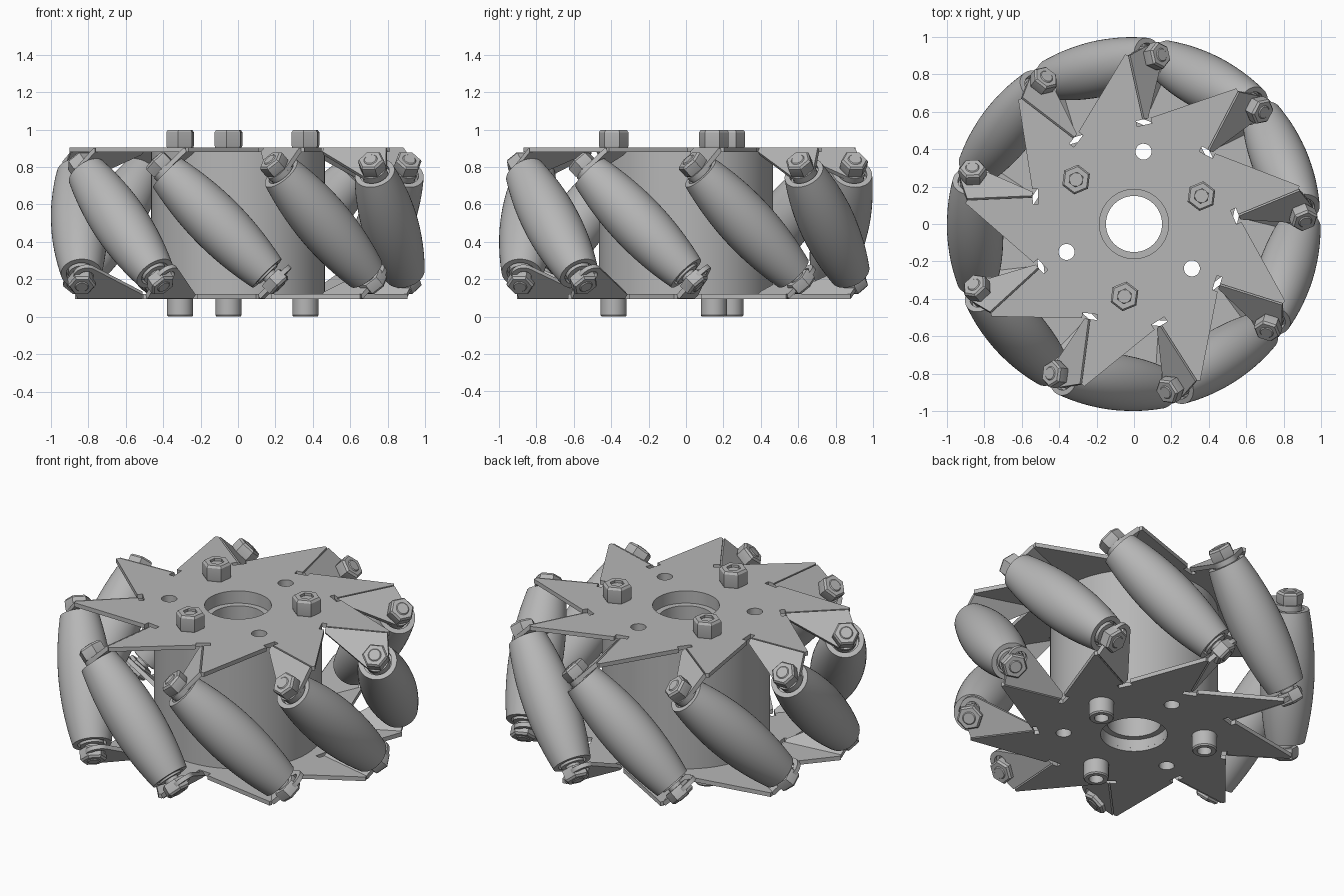
import bpy, bmesh
from math import sin, cos, pi, radians
from mathutils import Matrix, Vector

if "Cube" in bpy.data.objects:
    bpy.data.objects.remove(bpy.data.objects["Cube"], do_unlink=True)

grey = bpy.data.materials.new("plain_grey")
grey.use_nodes = True
GREY = (0.47, 0.47, 0.47, 1)
grey.diffuse_color = GREY
grey.node_tree.nodes["Principled BSDF"].inputs["Base Color"].default_value = GREY

COUNT = 9                  # rollers
STEP = 2 * pi / COUNT
START = radians(22.5)      # direction of the first roller
AXLE_R = 0.85              # distance of roller axles from the wheel axis
HUB_BOLT_R = 0.39
TWIST = radians(4)         # bottom plate is turned slightly
parts = []


def turn(angle, axis='Z'):
    return Matrix.Rotation(angle, 4, axis)


def move(x, y, z):
    return Matrix.Translation((x, y, z))


def place(name, mesh, matrix):
    obj = bpy.data.objects.new(name, mesh)
    obj.matrix_world = matrix
    bpy.context.collection.objects.link(obj)
    parts.append(obj)
    return obj


def finish(bm, name):
    bmesh.ops.remove_doubles(bm, verts=bm.verts, dist=0.0002)
    bmesh.ops.recalc_face_normals(bm, faces=bm.faces)
    mesh = bpy.data.meshes.new(name)
    bm.to_mesh(mesh)
    bm.free()
    mesh.materials.append(grey)
    return mesh


def lathe(name, profile, steps=40):
    """Closed (radius, height) profile turned about z."""
    bm = bmesh.new()
    verts = [bm.verts.new((r, 0, z)) for r, z in profile]
    edges = [bm.edges.new((verts[i - 1], verts[i])) for i in range(len(verts))]
    bmesh.ops.spin(bm, geom=verts + edges, cent=(0, 0, 0), axis=(0, 0, 1),
                   angle=2 * pi, steps=steps)
    return finish(bm, name)


def tube(name, inner, outer, low, high, steps=40):
    return lathe(name, [(inner, low), (outer, low), (outer, high), (inner, high)], steps)


def arc(x, y, r, start=0, end=2 * pi, n=48):
    full = abs(end - start - 2 * pi) < 1e-4
    d = (end - start) / (n if full else n - 1)
    return [(x + r * cos(start + i * d), y + r * sin(start + i * d)) for i in range(n)]


def sheet(name, loops, thickness):
    """Flat sheet from an outline and its holes, centred on z = 0."""
    curve = bpy.data.curves.new(name, 'CURVE')
    curve.dimensions = '2D'
    curve.fill_mode = 'BOTH'
    curve.extrude = thickness / 2
    for loop in loops:
        spline = curve.splines.new('POLY')
        spline.points.add(len(loop) - 1)
        for p, (x, y) in zip(spline.points, loop):
            p.co = (x, y, 0, 1)
        spline.use_cyclic_u = True
    obj = bpy.data.objects.new(name, curve)
    bpy.context.collection.objects.link(obj)
    bm = bmesh.new()
    temp = bpy.data.meshes.new_from_object(obj.evaluated_get(
        bpy.context.evaluated_depsgraph_get()))
    bm.from_mesh(temp)
    bpy.data.objects.remove(obj, do_unlink=True)
    bpy.data.meshes.remove(temp)
    return finish(bm, name)


def spin_point(p, a):
    return (p[0] * cos(a) - p[1] * sin(a), p[0] * sin(a) + p[1] * cos(a))


def bolt_holes(first, r=0.043):
    return [arc(*spin_point((HUB_BOLT_R, 0), first + k * 2 * pi / 3), r, n=24)
            for k in range(3)]


def star(name, shift):
    # one point of the star: relief slot, bend line, tip
    tooth = [(.535, -.21), (.505, -.21), (.505, -.13), (.535, -.13),
             (.535, -.166), (.885, -.166), (.895, -.15)]
    outline = [spin_point(p, k * STEP) for k in range(COUNT) for p in tooth]
    return sheet(name, [outline, arc(0, 0, .185)] + bolt_holes(pi / 3 + shift), .025)


# the half turn that carries the top side onto the bottom side
FLIP = move(0, 0, .5) @ turn(pi, 'X') @ move(0, 0, -.5)
base = turn(START)

# star plates
place("top_plate", star("top_plate", 0), base @ move(0, 0, .892))
place("bottom_plate", star("bottom_plate", TWIST),
      turn(START + TWIST) @ FLIP @ move(0, 0, .892))

# hub with through holes, and its inner sleeve
hub = sheet("hub", [arc(0, 0, .465, n=96), arc(0, 0, .185)] + bolt_holes(pi / 3), .765)
place("hub", hub, base @ move(0, 0, .5))
place("hub_sleeve", tube("hub_sleeve", .15, .187, .17, .83, 48), base)

# hub bolts
nut = lathe("hub_nut", [(.04, 0), (.076, 0), (.08, .01), (.08, .082),
                        (.07, .095), (.04, .095)], 6)
head = lathe("hub_bolt_head", [(0, .06), (.04, .06), (.04, 0), (.064, 0),
                               (.07, .008), (.07, .1), (0, .1)], 32)
shank = lathe("hub_bolt_shank", [(0, .09), (.045, .09), (.045, .975),
                                 (.035, .985), (0, .985)], 24)
for k in range(3):
    spot = turn(START + k * 2 * pi / 3) @ move(HUB_BOLT_R, 0, 0)
    place("hub_bolt_head", head, spot)
    place("hub_bolt_shank", shank, spot)
    place("hub_nut", nut, spot @ move(0, 0, .904))

# barrel roller whose outside follows the wheel's rim circle
HALF = .38
side = []
for i in range(25):
    s = HALF * (i / 12 - 1)
    side.append((1 - (AXLE_R ** 2 + s * s / 2) ** .5, s))
bore = [(.08, HALF), (.08, HALF - .03), (.03, HALF - .03),
        (.03, .03 - HALF), (.08, .03 - HALF), (.08, -HALF)]
roller = lathe("roller", side + bore, 48)
axle = lathe("roller_axle", [(0, -.485), (.032, -.485), (.04, -.477), (.04, .477),
                             (.032, .485), (0, .485)], 24)
spacer = tube("roller_spacer", .035, .068, .34, .39, 32)
axle_nut = lathe("axle_nut", [(.036, .41), (.07, .41), (.074, .418), (.074, .468),
                              (.064, .48), (.036, .48)], 6)

# bent tab, hinged on the plate's bend line and square to the roller axle
tab_edge = [(.535, 0), (.885, 0)] + arc(.85, .165, .068, -.2, 2.2, 16) + [(.535, .03)]
tab = sheet("tab", [tab_edge, arc(.85, .165, .04, n=24)], .025)
hinge = move(0, -.166, .895) @ Matrix((
    (1, 0, 0, 0), (0, -.7071, .7071, 0), (0, -.7071, -.7071, 0), (0, 0, 0, 1)))

for k in range(COUNT):
    spot = turn(START + k * STEP)
    tilt = move(AXLE_R, 0, .5) @ turn(pi / 4, 'X')
    place("roller", roller, spot @ tilt)
    place("roller_axle", axle, spot @ tilt)
    place("top_tab", tab, spot @ hinge)
    place("bottom_tab", tab, spot @ turn(TWIST) @ FLIP @ hinge)
    for end in (Matrix.Identity(4), FLIP):
        place("roller_spacer", spacer, spot @ end @ tilt)
        place("axle_nut", axle_nut, spot @ end @ tilt)

# smooth round surfaces, keep real edges sharp
bpy.ops.object.select_all(action='DESELECT')
for obj in parts:
    obj.select_set(True)
bpy.context.view_layer.objects.active = parts[0]
bpy.ops.object.shade_smooth_by_angle(angle=radians(30))
